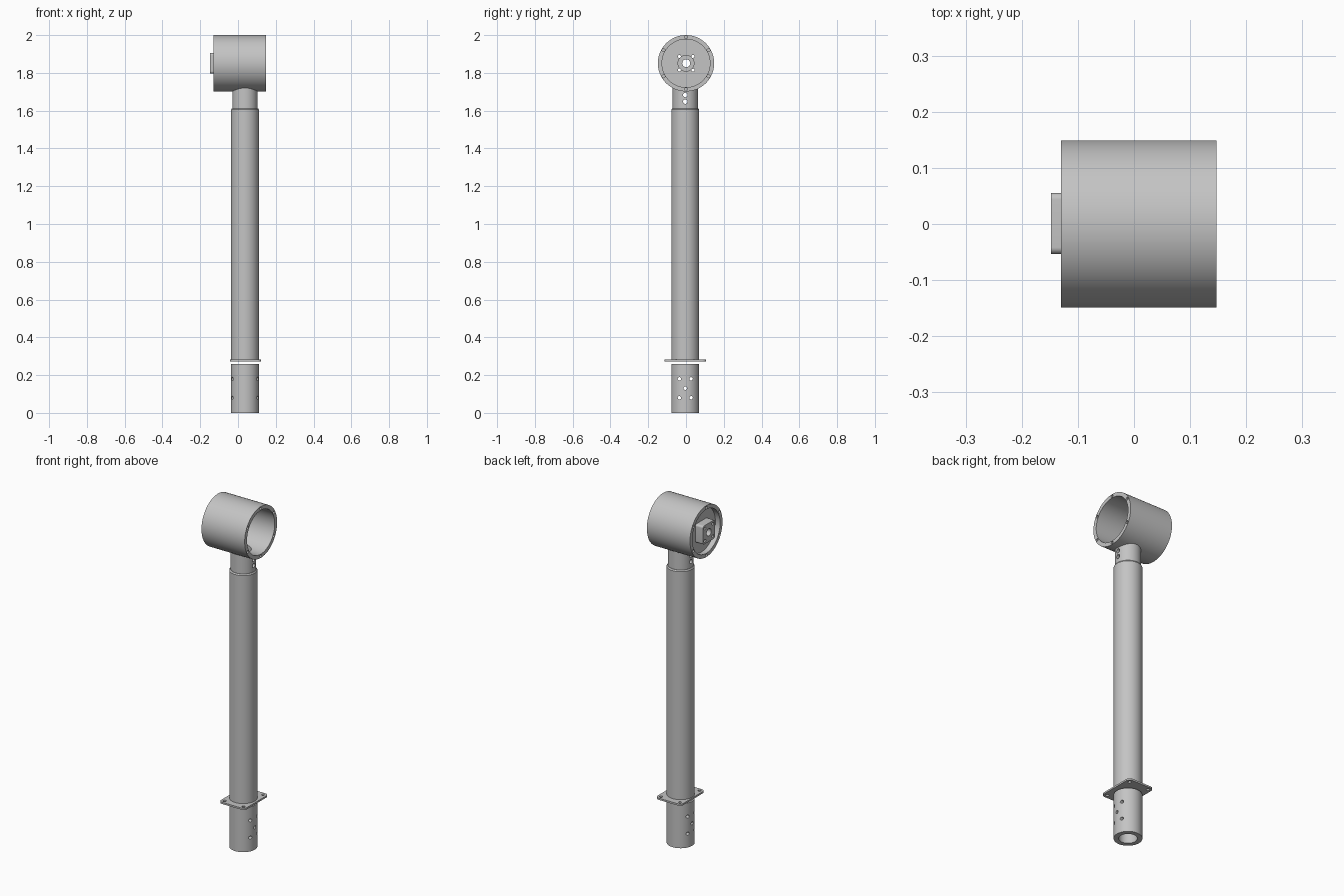
import bpy
import bmesh
from math import cos, sin, pi, radians
from mathutils import Matrix

cube = bpy.data.objects.get("Cube")
if cube:
    bpy.data.objects.remove(cube, do_unlink=True)

steel = bpy.data.materials.new("plain grey metal")
steel.use_nodes = True
GREY = (0.55, 0.55, 0.55, 1)
steel.diffuse_color = GREY
steel.node_tree.nodes["Principled BSDF"].inputs["Base Color"].default_value = GREY

COL_X, COL_Y = 0.037, -0.004     # column axis
HEAD_Z = 1.851                   # height of the housing axis
TURN_X = Matrix.Rotation(pi / 2, 4, "Y")   # turns the z axis onto x


def make(name, bm, matrix=Matrix.Identity(4)):
    bm.transform(matrix)
    bmesh.ops.recalc_face_normals(bm, faces=bm.faces)
    mesh = bpy.data.meshes.new(name)
    bm.to_mesh(mesh)
    bm.free()
    mesh.materials.append(steel)
    obj = bpy.data.objects.new(name, mesh)
    bpy.context.collection.objects.link(obj)
    return obj


def lathe(name, profile, matrix, sides=96):
    """Turn a closed (radius, height) profile around z."""
    bm = bmesh.new()
    rings = [[bm.verts.new((r * cos(2 * pi * i / sides), r * sin(2 * pi * i / sides), h))
              for i in range(sides)] for r, h in profile]
    for a, b in zip(rings, rings[1:] + rings[:1]):
        for i in range(sides):
            j = (i + 1) % sides
            bm.faces.new((a[i], a[j], b[j], b[i]))
    return make(name, bm, matrix)


def rounded_plate(name, width, depth, thick, corner, matrix):
    bm = bmesh.new()
    verts = []
    for k, (sx, sy) in enumerate([(1, 1), (-1, 1), (-1, -1), (1, -1)]):
        for s in range(9):
            a = k * pi / 2 + s * pi / 16
            verts.append(bm.verts.new((sx * (width / 2 - corner) + corner * cos(a),
                                       sy * (depth / 2 - corner) + corner * sin(a), 0)))
    face = bm.faces.new(verts)
    top = bmesh.ops.extrude_face_region(bm, geom=[face])["geom"]
    bmesh.ops.translate(bm, vec=(0, 0, thick),
                        verts=[v for v in top if isinstance(v, bmesh.types.BMVert)])
    return make(name, bm, matrix)


def drill(obj, centre, radius, length, along_x=False, sides=32):
    """Cut a round hole and remove the cutter."""
    bm = bmesh.new()
    bmesh.ops.create_cone(bm, cap_ends=True, segments=sides, radius1=radius,
                          radius2=radius, depth=length)
    turn = TURN_X if along_x else Matrix.Identity(4)
    cutter = make("cutter", bm, Matrix.Translation(centre) @ turn)
    cutter.hide_render = True
    mod = obj.modifiers.new("hole", "BOOLEAN")
    mod.operation, mod.solver, mod.object = "DIFFERENCE", "EXACT", cutter
    graph = bpy.context.evaluated_depsgraph_get()
    old = obj.data
    obj.data = bpy.data.meshes.new_from_object(obj.evaluated_get(graph))
    obj.modifiers.clear()
    bpy.data.meshes.remove(old)
    bpy.data.objects.remove(cutter, do_unlink=True)


column = Matrix.Translation((COL_X, COL_Y, 0))
axis = Matrix.Translation((0, 0, HEAD_Z)) @ TURN_X

# Lower sleeve with five cross holes
sleeve = lathe("lower_sleeve", [(0.074, 0), (0.074, 0.258), (0.048, 0.258), (0.048, 0)], column)
for y, z in [(-0.031, 0.08), (0.031, 0.08), (0, 0.13), (-0.031, 0.18), (0.031, 0.18)]:
    drill(sleeve, (COL_X, COL_Y + y, z), 0.009, 0.3, True, 20)

# Mounting flange with four corner holes
flange = rounded_plate("mounting_flange", 0.166, 0.222, 0.01, 0.022,
                       Matrix.Translation((COL_X + 0.003, COL_Y, 0.272)))
drill(flange, (COL_X, COL_Y, 0.277), 0.06, 0.1, sides=96)
for sx in (-1, 1):
    for sy in (-1, 1):
        drill(flange, (COL_X + 0.003 + sx * 0.061, COL_Y + sy * 0.089, 0.277),
              0.009, 0.1, sides=20)

# Main column tube with a bevelled top
tube = lathe("column_tube", [(0.074, 0.272), (0.074, 1.605), (0.069, 1.612),
                             (0.048, 1.612), (0.048, 0.272)], column)

# Neck, shaped to the round housing, with two cross holes
neck = lathe("neck", [(0.067, 1.55), (0.067, 1.82), (0.042, 1.82), (0.042, 1.55)], column)
drill(neck, (0, 0, HEAD_Z), 0.14, 0.6, True, 96)
for z in (1.648, 1.683):
    drill(neck, (COL_X, COL_Y, z), 0.012, 0.3, True, 24)

# Round housing with an inner wall
housing = lathe("housing", [(0.149, -0.13), (0.149, 0.147), (0.127, 0.147), (0.127, -0.085),
                            (0.042, -0.085), (0.042, -0.1), (0.127, -0.1), (0.127, -0.13)], axis)
drill(housing, (COL_X, COL_Y, HEAD_Z - 0.13), 0.042, 0.1, sides=48)
for k in range(6):
    a = radians(90 + 60 * k)
    for x in (-0.13, 0.147):
        drill(housing, (x, 0.138 * cos(a), HEAD_Z + 0.138 * sin(a)), 0.008, 0.06, True, 20)

# Square bearing block on the outer side of the wall
block = rounded_plate("bearing_block", 0.108, 0.109, 0.048, 0.012,
                      Matrix.Translation((-0.148, 0.001, HEAD_Z)) @ TURN_X)
drill(block, (-0.12, 0.001, HEAD_Z), 0.021, 0.2, True, 40)
for sy in (-1, 1):
    for sz in (-1, 1):
        spot = (-0.12, 0.001 + sy * 0.036, HEAD_Z + sz * 0.036)
        drill(block, spot, 0.008, 0.2, True, 20)
        drill(housing, spot, 0.008, 0.1, True, 20)

# Smooth round faces, crisp edges
for obj in (sleeve, flange, tube, neck, housing, block):
    obj.data.shade_smooth()
    obj.data.set_sharp_from_angle(angle=radians(30))
